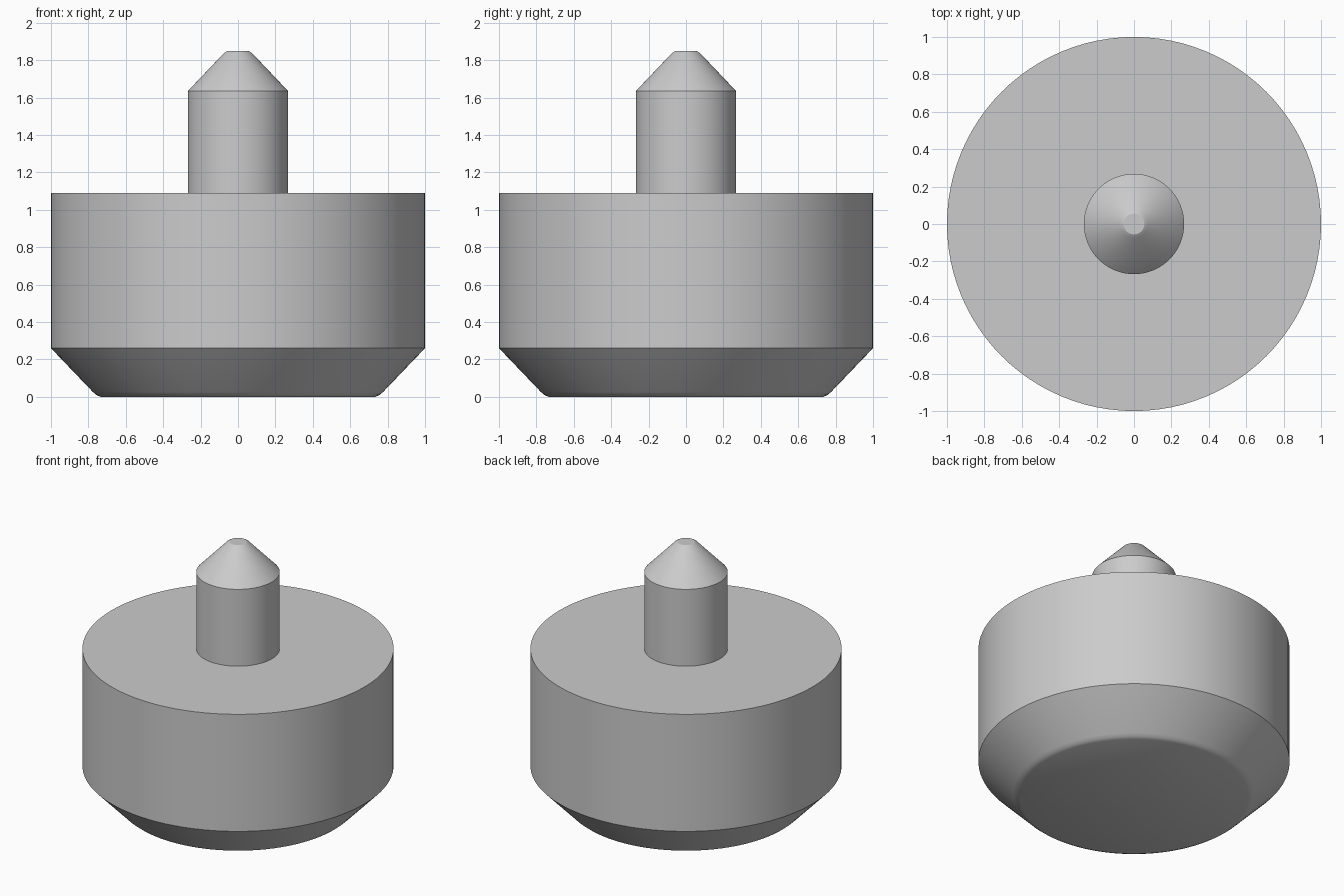
import bpy
import bmesh
import math

cube = bpy.data.objects.get("Cube")
if cube:
    bpy.data.objects.remove(cube, do_unlink=True)

SEGMENTS = 96

grey = bpy.data.materials.new("plain grey")
grey.use_nodes = True
colour = (0.6, 0.6, 0.6, 1)
grey.diffuse_color = colour
grey.node_tree.nodes["Principled BSDF"].inputs["Base Color"].default_value = colour


def lathe(name, profile):
    """Turn a (radius, height) profile into a closed solid of revolution."""
    bm = bmesh.new()
    rings = []
    for radius, z in profile:
        ring = []
        for i in range(SEGMENTS):
            a = math.tau * i / SEGMENTS
            ring.append(bm.verts.new((radius * math.cos(a), radius * math.sin(a), z)))
        rings.append(ring)
    for low, high in zip(rings, rings[1:]):
        for i in range(SEGMENTS):
            j = (i + 1) % SEGMENTS
            bm.faces.new((low[i], low[j], high[j], high[i]))
    bm.faces.new(rings[0][::-1])
    bm.faces.new(rings[-1])
    mesh = bpy.data.meshes.new(name)
    bm.to_mesh(mesh)
    bm.free()
    mesh.materials.append(grey)
    obj = bpy.data.objects.new(name, mesh)
    bpy.context.collection.objects.link(obj)
    bpy.ops.object.select_all(action="DESELECT")
    obj.select_set(True)
    bpy.context.view_layer.objects.active = obj
    bpy.ops.object.shade_smooth_by_angle(angle=math.radians(25))
    return obj


# Wide drum with a chamfered foot, its lower edge slightly eased
lathe("body", [(0.735, 0), (0.757, 0.01), (0.775, 0.025), (1, 0.26), (1, 1.09)])

# Upright pin with a blunt conical tip, set into the drum
lathe("pin", [(0.268, 1.05), (0.268, 1.635), (0.075, 1.838), (0.055, 1.85)])
